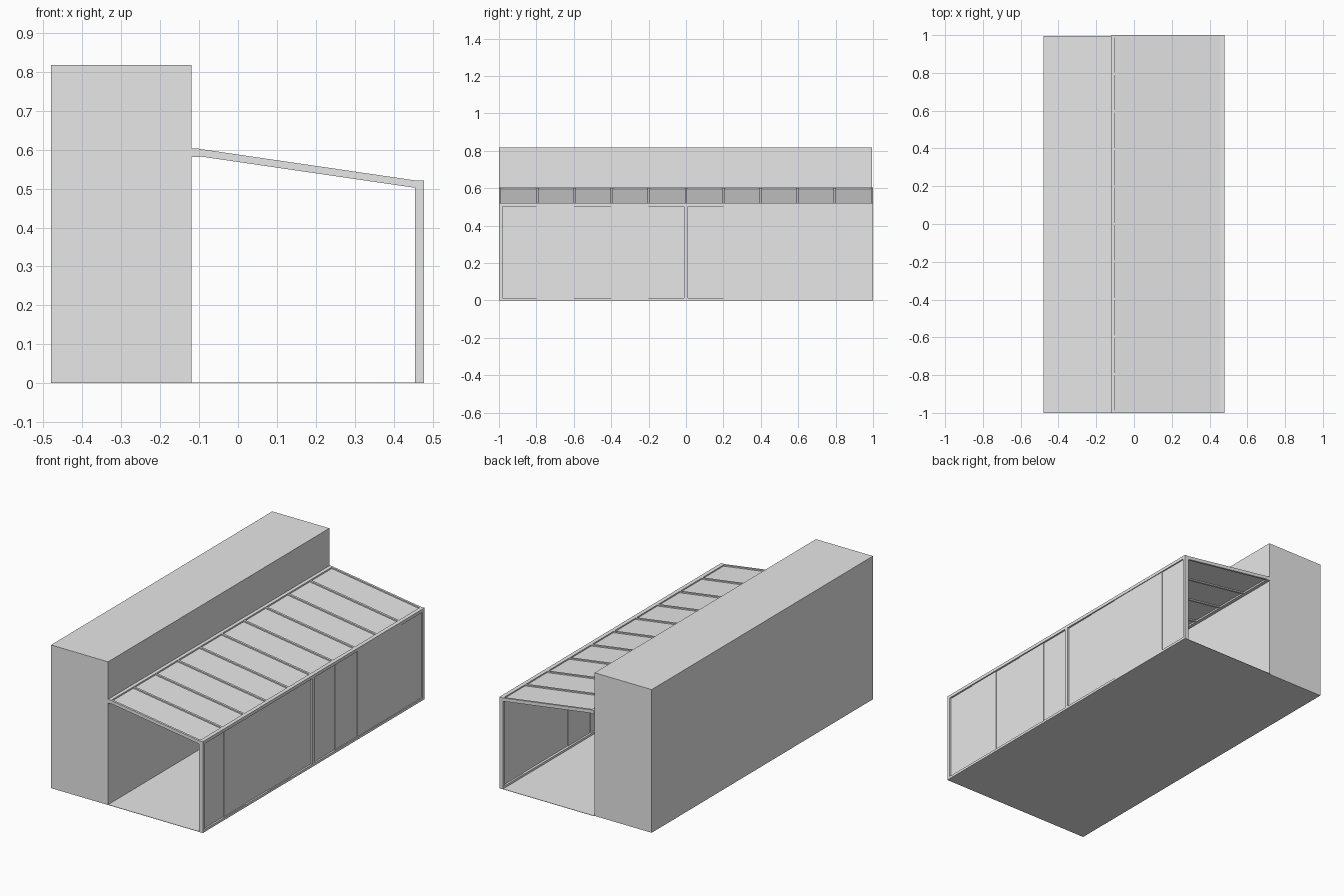
import bpy

cube = bpy.data.objects.get("Cube")
if cube:
    bpy.data.objects.remove(cube, do_unlink=True)

grey = bpy.data.materials.new("light_grey")
grey.use_nodes = True
colour = (0.8, 0.8, 0.8, 1)
grey.diffuse_color = colour
grey.node_tree.nodes["Principled BSDF"].inputs["Base Color"].default_value = colour


def prism(name, profile, y0, y1):
    """Extrude an (x, z) outline, counter-clockwise from the front, along y."""
    n = len(profile)
    verts = [(x, y, z) for y in (y0, y1) for x, z in profile]
    faces = [tuple(range(n)), tuple(reversed(range(n, 2 * n)))]
    faces += [(i, i + n, (i + 1) % n + n, (i + 1) % n) for i in range(n)]
    mesh = bpy.data.meshes.new(name)
    mesh.from_pydata(verts, [], faces)
    mesh.materials.append(grey)
    obj = bpy.data.objects.new(name, mesh)
    bpy.context.collection.objects.link(obj)
    return obj


def box(name, x0, x1, y0, y1, z0, z1):
    return prism(name, [(x0, z0), (x1, z0), (x1, z1), (x0, z1)], y0, y1)


WALL_X, INNER_X, OUTER_X = -0.12, 0.455, 0.478
RIDGE_X, RIDGE_Z, EAVE_Z = -0.10, 0.602, 0.521
BAR = 0.012


def roof_strip(name, x0, x1, top, bottom, y0, y1):
    """Sloped strip lying between two depths below the roof line."""
    def z(x):
        return RIDGE_Z + (EAVE_Z - RIDGE_Z) * (x - RIDGE_X) / (INNER_X - RIDGE_X)
    return prism(name, [(x0, z(x0) - bottom), (x1, z(x1) - bottom),
                        (x1, z(x1) - top), (x0, z(x0) - top)], y0, y1)


# House block and floor
box("house_block", -0.48, WALL_X, -1, 0.995, 0, 0.817)
box("floor", WALL_X, OUTER_X, -1, 1, 0, 0.002)

# Roof beams along the house and the eave
box("ridge_beam", WALL_X, RIDGE_X, -1, 1, 0.581, 0.603)
box("eave_beam", INNER_X, OUTER_X, -1, 1, 0.503, EAVE_Z)

# Rafters with recessed roof panes between them
bays = 10
step = (2 - BAR) / bays
for i in range(bays + 1):
    y = -1 + i * step
    roof_strip("rafter", RIDGE_X, INNER_X, 0, 0.019, y, y + BAR)
    if i < bays:
        roof_strip("roof_pane", RIDGE_X, INNER_X, 0.007, 0.012, y + BAR, y + step)

# Side wall frame
box("sill", INNER_X, OUTER_X, -1, 1, 0, 0.014)
for y in (-1, -0.01, 0.98):
    box("post", INNER_X, OUTER_X, y, y + 0.02, 0.014, 0.503)

# Sliding panes, stepped over three tracks: (start, end, track)
panes = [(-0.98, -0.8, 0), (-0.8, -0.6, 1), (-0.6, -0.4, 0),
         (-0.4, -0.2, 1), (-0.2, -0.01, 0),
         (0.01, 0.2, 0), (0.2, 0.4, 1), (0.4, 0.8, 2), (0.8, 0.98, 1)]
for y0, y1, track in panes:
    x = 0.463 + track * 0.003
    box("sliding_pane", x, x + 0.005, y0, y1, 0.014, 0.503)
